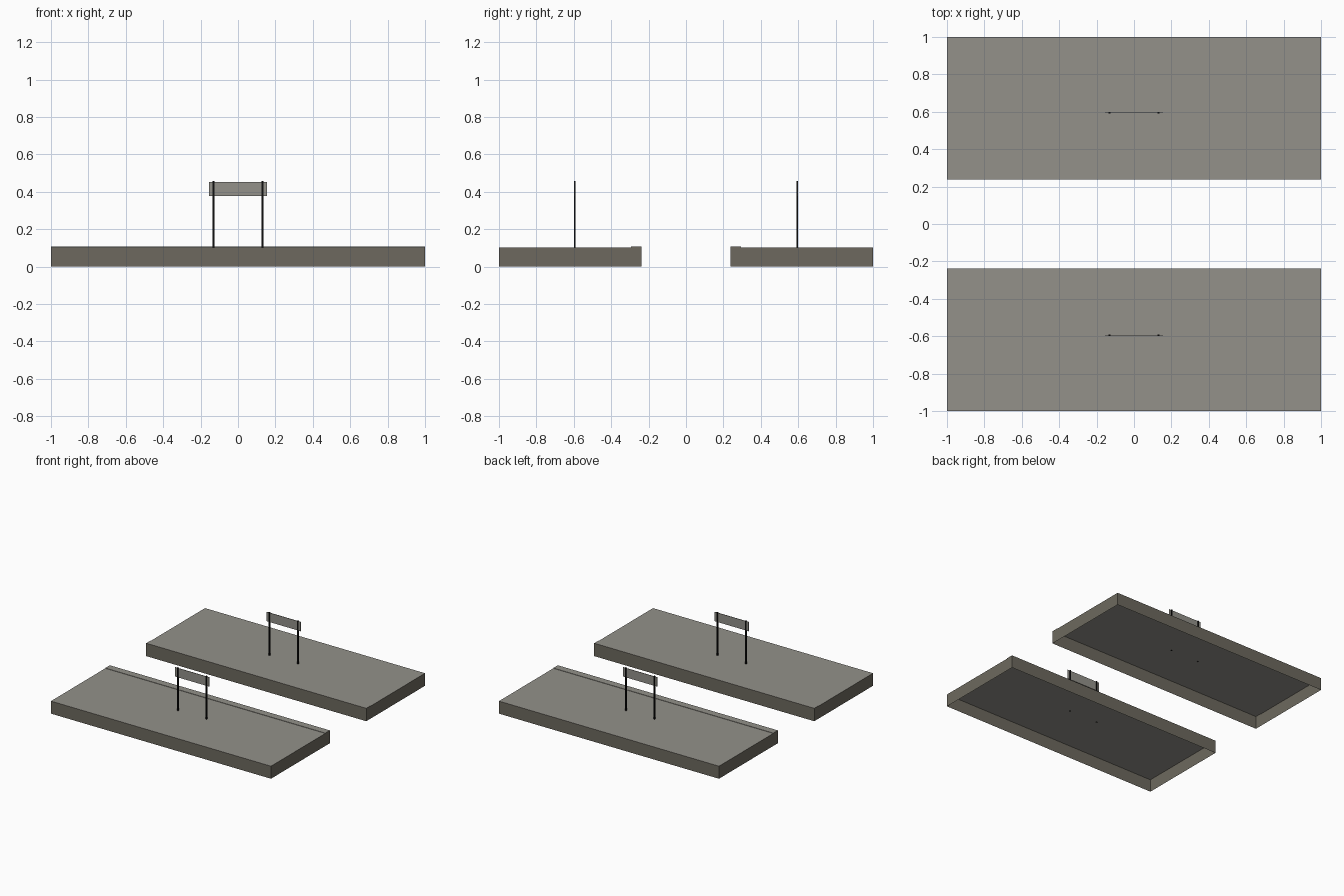
import bpy, bmesh

if "Cube" in bpy.data.objects:
    bpy.data.objects.remove(bpy.data.objects["Cube"])


def material(name, rgb):
    m = bpy.data.materials.new(name)
    lin = [(c / 255 / 12.92) if c < 10 else ((c / 255 + 0.055) / 1.055) ** 2.4 for c in rgb]
    m.diffuse_color = (*lin, 1)
    m.use_nodes = True
    m.node_tree.nodes["Principled BSDF"].inputs["Base Color"].default_value = m.diffuse_color
    return m


PAVING = material("paving_grey", (147, 145, 138))
WALL = material("wall_brown_grey", (109, 105, 94))
BLACK = material("post_black", (14, 14, 14))


def finish(name, bm, mats):
    bmesh.ops.recalc_face_normals(bm, faces=bm.faces)
    me = bpy.data.meshes.new(name)
    bm.to_mesh(me)
    bm.free()
    for m in mats:
        me.materials.append(m)
    ob = bpy.data.objects.new(name, me)
    bpy.context.collection.objects.link(ob)
    return ob


def box(name, center, size, mat):
    bm = bmesh.new()
    bmesh.ops.create_cube(bm, size=1)
    for v in bm.verts:
        v.co = [c + s * k for c, s, k in zip(center, size, v.co)]
    return finish(name, bm, [mat])


def platform(name, side):
    # open-bottomed shell with a slightly raised strip along the inner edge
    profile = [(0.237, 0), (0.237, 0.106), (0.295, 0.106),
               (0.295, 0.103), (1, 0.103), (1, 0)]
    bm = bmesh.new()
    left, right = [[bm.verts.new((x, side * y, z)) for y, z in profile] for x in (-1, 1)]
    for i in range(len(profile) - 1):
        bm.faces.new((left[i], left[i + 1], right[i + 1], right[i]))
    bm.faces.new(left)
    bm.faces.new(right)
    # outer walls are darker than the paving
    for f in bm.faces:
        f.material_index = 1 if min(v.co.z for v in f.verts) < 0.01 else 0
    ob = finish(name, bm, [PAVING, WALL])
    # the shell is open, so make sure the paving faces up
    if ob.data.polygons[3].normal.z < 0:
        ob.data.flip_normals()


for side, label in ((-1, "front"), (1, "back")):
    platform(label + "_platform", side)
    y = side * 0.595
    # sign board carried by two thin posts
    box(label + "_sign_board", (0, y, 0.415), (0.31, 0.004, 0.076), PAVING)
    for x, end in ((-0.13, "left"), (0.13, "right")):
        box(f"{label}_{end}_post", (x, y, 0.279), (0.01, 0.01, 0.356), BLACK)
